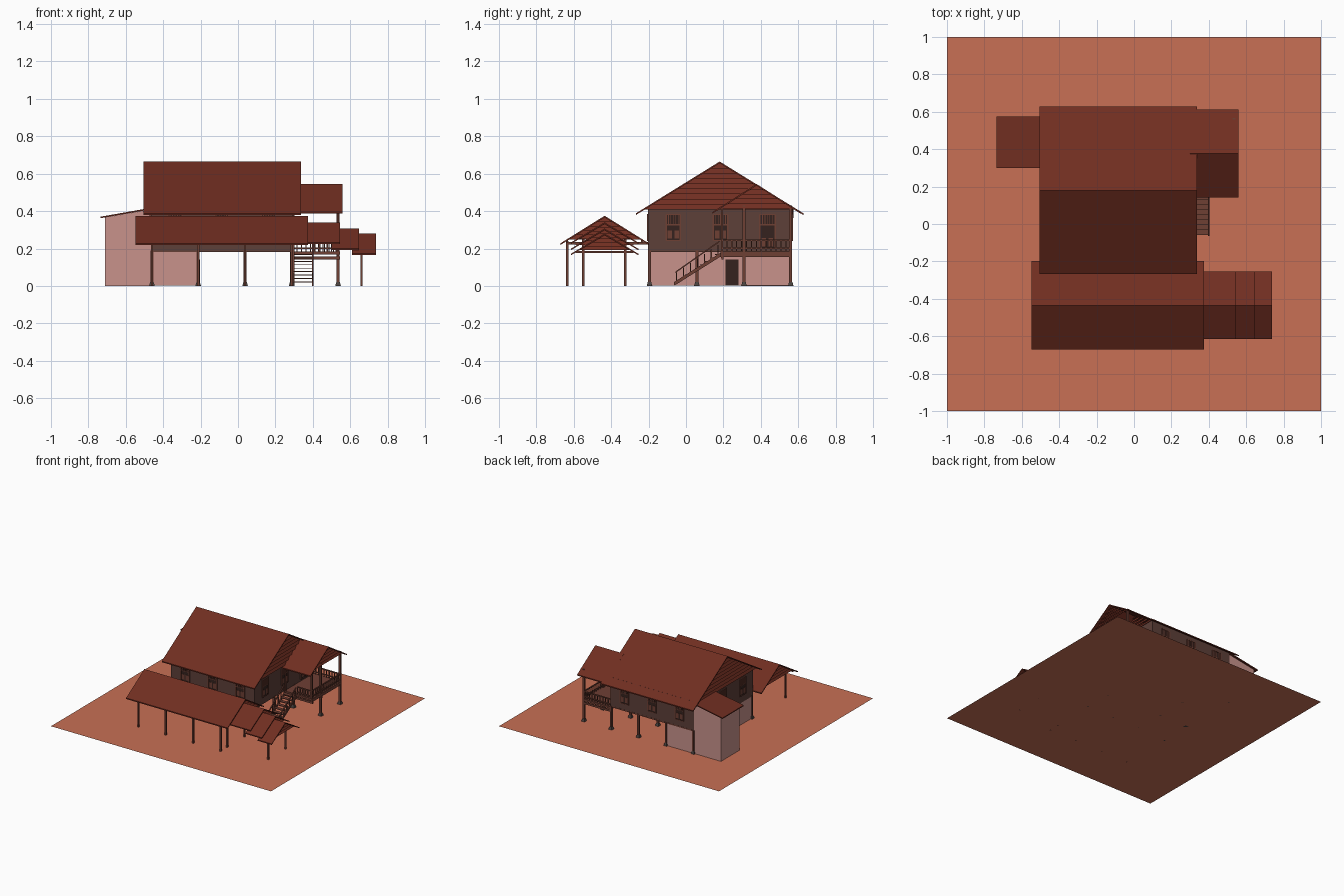
import bpy, bmesh

if "Cube" in bpy.data.objects:
    bpy.data.objects.remove(bpy.data.objects["Cube"])

def mat(name, c):
    m = bpy.data.materials.new(name)
    m.diffuse_color = (*c, 1)
    m.use_nodes = True
    m.node_tree.nodes["Principled BSDF"].inputs["Base Color"].default_value = m.diffuse_color
    return m

GROUND = mat("clay", (.578, .162, .091))
ROOF = mat("roof_tile", (.162, .027, .015))
WALL = mat("dark_plank", (.11, .05, .04))
WOOD = mat("wood", (.156, .05, .034))
PINK = mat("pink_plaster", (.578, .29, .26))
DARK = mat("dark_wood", (.035, .016, .013))
STONE = mat("footing_stone", (.07, .055, .05))

HEX_FACES = [(3, 2, 1, 0), (4, 5, 6, 7), (0, 1, 5, 4), (1, 2, 6, 5), (2, 3, 7, 6), (3, 0, 4, 7)]

class Part:
    """Collects solids into one named object."""
    def __init__(self, name, material):
        self.name, self.material, self.bm = name, material, bmesh.new()

    def hexa(self, pts):
        v = [self.bm.verts.new(p) for p in pts]
        for f in HEX_FACES:
            self.bm.faces.new([v[i] for i in f])

    def box(self, x0, x1, y0, y1, z0, z1):
        self.hexa([(x, y, z) for z in (z0, z1) for x, y in ((x0, y0), (x1, y0), (x1, y1), (x0, y1))])

    def post(self, x, y, z0, z1, r=.007):
        self.box(x - r, x + r, y - r, y + r, z0, z1)

    def taper(self, x, y, z0, z1, r0, r1):
        self.hexa([(x + a * r, y + b * r, z) for z, r in ((z0, r0), (z1, r1))
                   for a, b in ((-1, -1), (1, -1), (1, 1), (-1, 1))])

    def slope(self, x0, x1, ya, za, yb, zb, h):
        # sloping bar in the yz plane, height h
        self.hexa([(x, y, z + d) for d in (0, h)
                   for x, y, z in ((x0, ya, za), (x1, ya, za), (x1, yb, zb), (x0, yb, zb))])

    def done(self):
        bmesh.ops.recalc_face_normals(self.bm, faces=self.bm.faces)
        me = bpy.data.meshes.new(self.name)
        self.bm.to_mesh(me)
        self.bm.free()
        me.materials.append(self.material)
        ob = bpy.data.objects.new(self.name, me)
        bpy.context.collection.objects.link(ob)

def gable_roof(name, x0, x1, yc, half, ridge, eave, ends, n, t=.009):
    p = Part(name, ROOF)
    for s in (-1, 1):
        p.slope(x0, x1, yc + s * half, eave - t, yc, ridge - t, t)
    p.done()
    # lapped boards closing the gable ends
    g = Part(name + "_gable_boards", ROOF)
    k = (ridge - eave) / half
    zb, zt = eave + .02, ridge - t
    step = (zt - zb) / n
    for x, d in ends:
        for i in range(n):
            a, b = zb + i * step, zb + (i + 1) * step
            wa, wb = (zt - a) / k, max((zt - b) / k, .002)
            xa, xb = x + d * .014, x
            g.hexa([(xa - d * .004, yc - wa, a), (xa, yc - wa, a), (xa, yc + wa, a), (xa - d * .004, yc + wa, a),
                    (xb - d * .004, yc - wb, b), (xb, yc - wb, b), (xb, yc + wb, b), (xb - d * .004, yc + wb, b)])
    g.done()

# ground
p = Part("ground_sheet", GROUND)
p.bm.faces.new([p.bm.verts.new((x, y, 0)) for x, y in ((-1, -1), (1, -1), (1, 1), (-1, 1))])
p.done()

XS = (-.46, -.213, .038, .287)
YS = (-.195, .058, .31, .56)

# roofs
gable_roof("main_roof", -.505, .338, .18, .448, .665, .388, ((-.47, -1), (.30, 1)), 9)
gable_roof("porch_roof", .30, .56, .377, .236, .545, .395, ((.535, 1),), 5)
gable_roof("front_shed_roof", -.547, .375, -.435, .236, .375, .228, ((-.515, -1), (.345, 1)), 5)
for i, (a, b, r) in enumerate(((.33, .545, .34), (.50, .648, .307), (.61, .737, .28))):
    gable_roof(f"step_roof_{i + 1}", a, b, -.435, .18, r, r - .108, ((b - .03, 1),), 4, .008)

# stilts with stone footings
stilts, feet = Part("house_stilts", WOOD), Part("stilt_footings", STONE)
for x in XS:
    for y in YS:
        stilts.post(x, y, .01, .19, .008)
        feet.taper(x, y, 0, .022, .015, .009)
for y in YS[2:]:
    stilts.post(.535, y, .01, .43, .008)
    feet.taper(.535, y, 0, .022, .015, .009)
for x in (.297, .535):
    stilts.post(x, .192, .15, .42, .006)
stilts.done()
feet.done()

# shed posts and beams
p = Part("shed_frame", WOOD)
for x in XS:
    p.post(x, -.635, 0, .24, .006)
    p.box(x - .005, x + .005, -.635, -.2, .222, .236)
for x, z in ((.287, .25), (.66, .205)):
    for y in (-.55, -.325):
        p.post(x, y, 0, z, .006)
    p.box(x - .005, x + .005, -.59, -.28, z - .03, z - .018)
for y in (-.635, -.235):
    p.box(-.53, .36, y - .005, y + .005, .232, .244)
p.done()

# upper floor and walls
p = Part("upper_floor", WOOD)
p.box(-.46, .29, -.2, .565, .182, .192)
p.box(.285, .545, .185, .568, .168, .184)
for y in (.195, .31, .56):
    p.box(.285, .545, y - .006, y + .006, .142, .158)
for x in (.297, .535):
    p.box(x - .006, x + .006, .185, .568, .155, .169)
p.done()
p = Part("upper_walls", WALL)
for y in (-.2, .556):
    p.box(-.466, .293, y - .002, y + .008, .183, .428)
for x in (-.466, .283):
    p.box(x, x + .01, -.2, .56, .183, .43)
p.done()

# windows and door: frame, shutters, small bars in the upper light
frames, panels, bars = Part("window_frames", WOOD), Part("window_shutters", DARK), Part("window_bars", WOOD)

def opening(axis, c, face, d, z0, z1, w=.038):
    def put(part, u0, u1, a, b, depth):
        lo, hi = sorted((face - d * .002, face + d * depth))
        part.box(*((u0, u1, lo, hi) if axis == "x" else (lo, hi, u0, u1)), a, b)
    put(panels, c - w, c + w, z0, z1, .003)
    for s in (-1, 1):
        put(frames, c + s * w - .004, c + s * w + .004, z0, z1, .007)
        put(frames, c + s * .018 - .012, c + s * .018 + .012, z0 + .012, z0 + .055, .005)
    for z in (z0, z1 - .055, z1):
        put(frames, c - w, c + w, z - .003, z + .003, .007)
    for i in (-2, -1, 0, 1, 2):
        put(bars, c + i * .013 - .002, c + i * .013 + .002, z1 - .055, z1, .006)

for x in (-.337, -.087, .163):
    opening("x", x, -.202, -1, .242, .382)
    opening("x", x, .564, 1, .242, .382)
for y in (-.068, .185):
    opening("y", y, .293, 1, .242, .382)
    opening("y", y, -.466, -1, .242, .382)
opening("y", .435, .293, 1, .2, .382, .042)
for q in (frames, panels, bars):
    q.done()

# lower storey room, with door
p = Part("lower_room", PINK)
p.box(-.463, -.21, -.198, .563, .001, .183)
p.done()
p = Part("lower_door", DARK)
p.box(-.213, -.203, .21, .28, .001, .142)
p.done()

# side annex with lean-to roof
p = Part("annex", PINK)
p.hexa([(-.71, .318, 0), (-.46, .318, 0), (-.46, .56, 0), (-.71, .56, 0),
        (-.71, .318, .366), (-.46, .318, .41), (-.46, .56, .41), (-.71, .56, .366)])
p.done()
p = Part("annex_roof", ROOF)
p.hexa([(x, y, z + dz) for dz in (0, .008) for x, y, z in
        ((-.735, .3, .362), (-.462, .3, .41), (-.462, .575, .41), (-.735, .575, .362))])
p.done()

# porch railing
p = Part("porch_railing", WOOD)
for z in (.198, .24):
    p.box(.53, .54, .19, .56, z, z + .007)
    p.box(.295, .54, .555, .565, z, z + .007)
    p.box(.405, .54, .187, .197, z, z + .007)
for i in range(1, 14):
    p.post(.535, .192 + i * .0263, .184, .242, .003)
for i in range(1, 10):
    p.post(.29 + i * .0245, .56, .184, .242, .003)
for i in range(6):
    p.post(.408 + i * .023, .192, .184, .242, .003)
p.done()

# stairs
p = Part("stairs", WOOD)
for x in (.297, .4):
    p.slope(x - .004, x + .004, -.065, 0, .19, .16, .02)
    p.slope(x - .004, x + .004, -.055, .07, .18, .235, .008)
    for i in range(7):
        y, z = -.05 + i * .037, .012 + i * .0237
        p.post(x, y, z, z + .064, .003)
for i in range(9):
    y, z = -.06 + i * .027, .018 + i * .0185
    p.box(.297, .4, y, y + .028, z, z + .005)
p.done()
